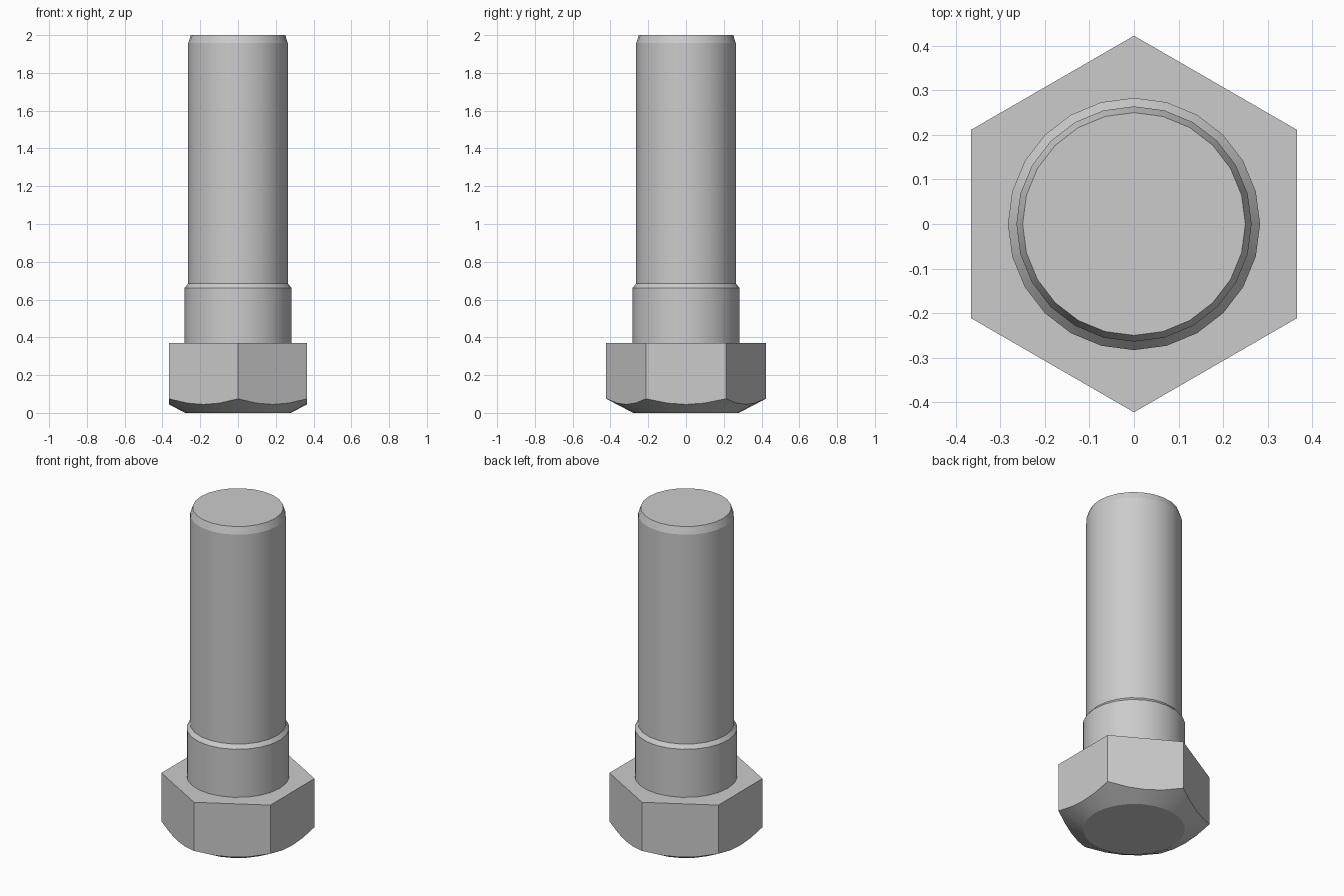
import bpy, bmesh
from math import sin, cos, pi, radians

if "Cube" in bpy.data.objects:
    bpy.data.objects.remove(bpy.data.objects["Cube"])

N = 24                 # sides of the round parts
APOTHEM = 0.366        # half width across the head flats
HEAD_TOP = 0.37
FACE_R = 0.28          # flat disc under the head
SLOPE = 0.524          # slope of the head chamfer cone

bm = bmesh.new()
angles = [pi / 6 + 2 * pi * i / N for i in range(N)]


def ring(radius, z):
    return [bm.verts.new((radius * cos(a), radius * sin(a), z)) for a in angles]


def bridge(a, b):
    for i in range(N):
        j = (i + 1) % N
        bm.faces.new((a[i], a[j], b[j], b[i]))


def hex_radius(a):
    return APOTHEM / cos((a - pi / 6) % (pi / 3) - pi / 6)


# Chamfered underside: a cone cut by the six flats
disc = ring(FACE_R, 0)
bm.faces.new(disc[::-1])
edge = []
for a in angles:
    r = hex_radius(a)
    edge.append(bm.verts.new((r * cos(a), r * sin(a), SLOPE * (r - FACE_R))))
bridge(disc, edge)

# Shank: thick collar, chamfer, thinner shaft, chamfered tip
profile = [(0.283, HEAD_TOP), (0.283, 0.662), (0.264, 0.685),
           (0.264, 1.957), (0.25, 2.0)]
rings = [ring(r, z) for r, z in profile]
for lower, upper in zip(rings, rings[1:]):
    bridge(lower, upper)
bm.faces.new(rings[-1])

# Hexagon flats and the shoulder around the collar
corner_r = APOTHEM / cos(pi / 6)
corners = [bm.verts.new((corner_r * cos(a), corner_r * sin(a), HEAD_TOP))
           for a in angles[::N // 6]]
for k in range(6):
    c0, c1 = corners[k], corners[(k + 1) % 6]
    span = [(k * N // 6 + i) % N for i in range(N // 6 + 1)]
    bm.faces.new([edge[i] for i in span] + [c1, c0])
    bm.faces.new([c0, c1] + [rings[0][i] for i in reversed(span)])

bmesh.ops.recalc_face_normals(bm, faces=bm.faces[:])
mesh = bpy.data.meshes.new("hex_bolt")
bm.to_mesh(mesh)
bm.free()
bolt = bpy.data.objects.new("hex_bolt", mesh)
bpy.context.collection.objects.link(bolt)

# Smooth round walls, sharp chamfers and flats
bpy.context.view_layer.objects.active = bolt
bolt.select_set(True)
bpy.ops.object.shade_smooth_by_angle(angle=radians(17))
